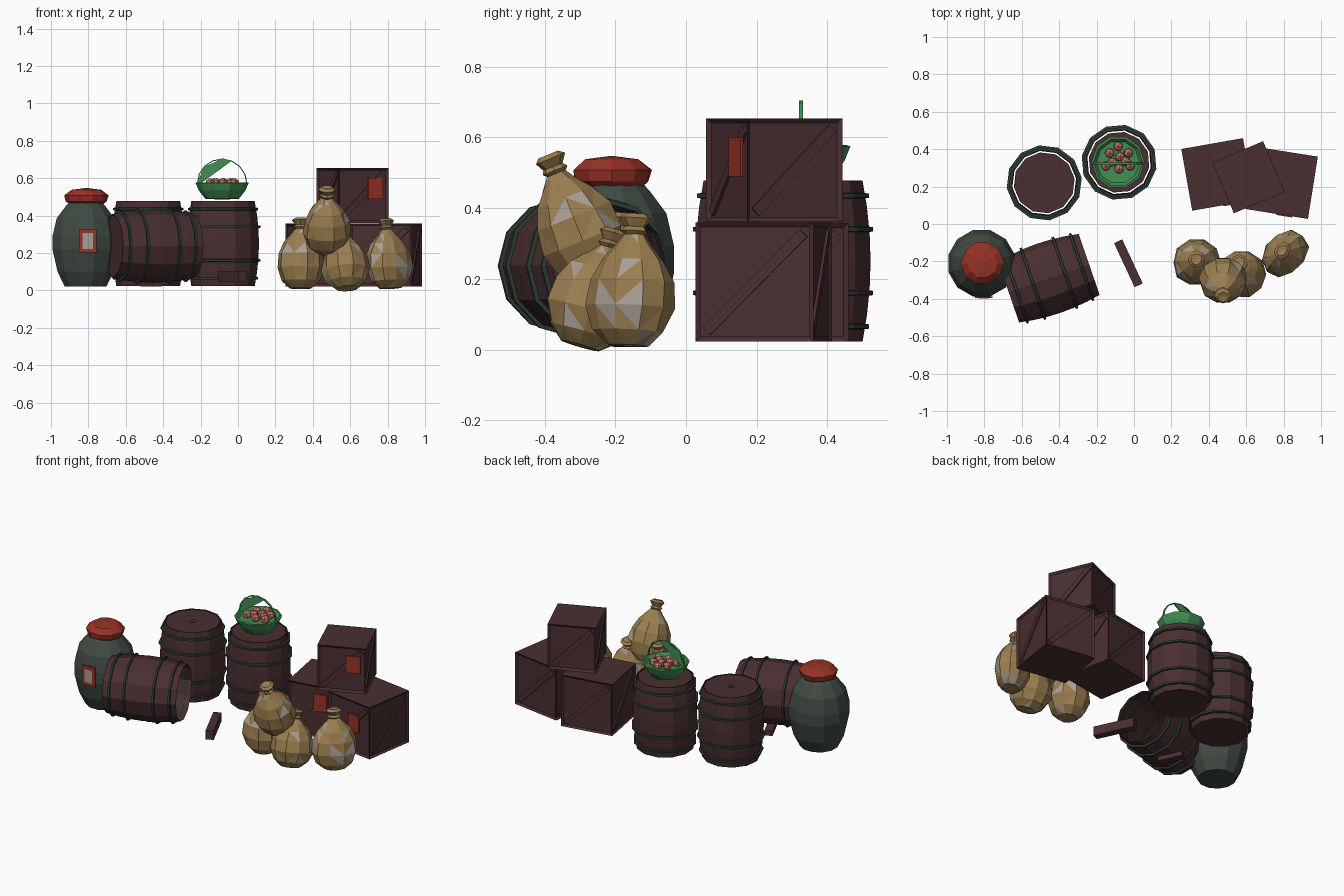
import bpy, bmesh, math, random
from mathutils import Matrix, Vector

if "Cube" in bpy.data.objects:
    bpy.data.objects.remove(bpy.data.objects["Cube"])

random.seed(4)
R = math.radians

def mat(name, r, g, b):
    m = bpy.data.materials.new(name)
    lin = [((c / 255 + 0.055) / 1.055) ** 2.4 for c in (r, g, b)]
    m.diffuse_color = (*lin, 1)
    m.use_nodes = True
    m.node_tree.nodes["Principled BSDF"].inputs["Base Color"].default_value = m.diffuse_color
    return m

WOOD = mat("dark_wood", 74, 47, 49)
HOOP = mat("hoop_green", 46, 60, 52)
GLAZE = mat("jar_glaze", 64, 74, 67)
RED = mat("red_cloth", 152, 50, 38)
PALE = mat("pale_patch", 168, 158, 148)
TAN = mat("sackcloth", 155, 126, 80)
GREEN = mat("basket_green", 66, 142, 82)
PINK = mat("fruit_pink", 205, 124, 114)

def finish(name, bm, mats, loc=(0, 0, 0), rot=(0, 0, 0), scale=(1, 1, 1), normals=True):
    if normals:
        bmesh.ops.recalc_face_normals(bm, faces=bm.faces)
    me = bpy.data.meshes.new(name)
    bm.to_mesh(me)
    bm.free()
    for m in mats:
        me.materials.append(m)
    ob = bpy.data.objects.new(name, me)
    ob.location, ob.scale = loc, scale
    ob.rotation_euler = [R(a) for a in rot]
    bpy.context.collection.objects.link(ob)
    return ob

def lathe(bm, profile, n, mi=0, jitter=0.0, closed=False):
    """Spin (radius, height) points round z; radius 0 makes a pole."""
    rings = []
    for r, z in profile:
        if r == 0:
            rings.append([bm.verts.new((0, 0, z))] * n)
        else:
            rings.append([bm.verts.new((k * math.cos(a), k * math.sin(a), z))
                          for a, k in ((2 * math.pi * i / n, r * (1 + random.uniform(-jitter, jitter)))
                                       for i in range(n))])
    faces = []
    pairs = list(zip(rings, rings[1:])) + ([(rings[-1], rings[0])] if closed else [])
    for a, b in pairs:
        for i in range(n):
            j = (i + 1) % n
            vs = list(dict.fromkeys((a[i], a[j], b[j], b[i])))
            f = bm.faces.new(vs)
            f.material_index = mi
            faces.append(f)
    return faces

def box(bm, size, mtx=Matrix(), mi=0):
    vs = bmesh.ops.create_cube(bm, size=1, matrix=mtx @ Matrix.Diagonal((*size, 1)))["verts"]
    for f in {f for v in vs for f in v.link_faces}:
        f.material_index = mi

# Barrels: bulging staves, hoops, loose-fitting heads
H = 0.455
def barrel_r(z):
    return 0.172 + 0.023 * (1 - (2 * z / H) ** 2)

def barrel(name, loc, rot=(0, 0, 0), open_top=False):
    bm = bmesh.new()
    zs = [-H / 2 + H * i / 6 for i in range(7)]
    lathe(bm, [(barrel_r(z), z) for z in zs], 12)
    heads = [-H / 2 + 0.008] + ([] if open_top else [H / 2 - 0.008])
    for z in heads:
        lathe(bm, [(0, z - 0.005), (0.164, z - 0.005), (0.164, z + 0.005), (0, z + 0.005)], 12)
    if not open_top:
        z = H / 2 - 0.003
        lathe(bm, [(0.02, z), (0.02, z + 0.004), (0, z + 0.004)], 8)
    for z in (-0.185, -0.09, 0.09, 0.185):
        r = barrel_r(z)
        lathe(bm, [(r - 0.004, z - 0.008), (r + 0.011, z - 0.006), (r + 0.011, z + 0.006),
                   (r - 0.004, z + 0.008)], 12, 1, closed=True)
    finish(name, bm, [WOOD, HOOP], loc, rot)

barrel("barrel_left", (-0.48, 0.22, 0.25), (0, 0, 8))
barrel("barrel_middle", (-0.08, 0.33, 0.25), (0, 0, 20))
barrel("barrel_lying_open", (-0.455, -0.29, 0.237), (0, 90, 19), True)

# Loose planks, one wedged under the lying barrel
for name, loc, size in (("loose_plank", (-0.03, -0.21, 0.075), (0.048, 0.26, 0.06)),
                        ("barrel_wedge", (-0.465, -0.21, 0.035), (0.05, 0.16, 0.03))):
    bm = bmesh.new()
    box(bm, size)
    finish(name, bm, [WOOD], loc, (0, 0, 25))

# Jar with cloth cover and label
bm = bmesh.new()
lathe(bm, [(0, 0.02), (0.115, 0.02), (0.155, 0.10), (0.183, 0.22), (0.183, 0.29),
           (0.16, 0.385), (0.11, 0.45), (0.085, 0.475), (0, 0.475)], 12)
finish("jar", bm, [GLAZE], (-0.815, -0.21, 0), (0, 0, 15))
bm = bmesh.new()
lathe(bm, [(0, 0.465), (0.09, 0.463), (0.108, 0.475), (0.115, 0.508), (0.078, 0.538), (0, 0.548)], 10, 0, 0.05)
finish("jar_cover", bm, [RED], (-0.81, -0.21, 0))
bm = bmesh.new()
box(bm, (0.092, 0.009, 0.125))
box(bm, (0.055, 0.004, 0.085), Matrix.Translation((0, -0.005, 0)), 1)
finish("jar_label", bm, [RED, PALE], (-0.803, -0.392, 0.265))

# Crates: recessed side panels, diagonal braces, red tag on the front
def crate(name, x, y, z, s, ang, tag_x, tag_z):
    bm = bmesh.new()
    box(bm, (s, s, s))
    sides = [f for f in bm.faces if abs(f.normal.z) < 0.5]
    for f in sides:
        bmesh.ops.inset_individual(bm, faces=[f], thickness=0.018, depth=-0.01)
    for k in range(4):
        m = (Matrix.Rotation(k * math.pi / 2, 4, 'Z') @ Matrix.Translation((0, -s / 2 + 0.007, 0))
             @ Matrix.Rotation(R(-45), 4, 'Y'))
        box(bm, ((s - 0.05) * 1.37, 0.011, 0.03), m)
    box(bm, (0.085, 0.009, 0.11), Matrix.Translation((tag_x, -s / 2 - 0.001, tag_z - z - s / 2)), 1)
    finish(name, bm, [WOOD, RED], (x, y, z + s / 2), (0, 0, ang))

crate("crate_left", 0.447, 0.265, 0.022, 0.335, 10, 0.045, 0.25)
crate("crate_right", 0.79, 0.22, 0.022, 0.337, -9, 0.04, 0.22)
crate("crate_top", 0.612, 0.25, 0.36, 0.294, 23, 0.07, 0.545)

# Tied sacks with worn pale patches
def sack(name, loc, rot, scale):
    bm = bmesh.new()
    body = lathe(bm, [(0, 0), (0.06, 0.003), (0.105, 0.045), (0.129, 0.115), (0.122, 0.19),
                      (0.094, 0.25), (0.052, 0.298), (0.03, 0.325)], 10, 0, 0.05)
    lathe(bm, [(0.03, 0.325), (0.04, 0.335), (0.03, 0.347), (0.047, 0.372), (0.03, 0.385), (0, 0.38)], 8, 0, 0.08)
    tris = bmesh.ops.triangulate(bm, faces=body)["faces"]
    for f in tris:
        if f.is_valid and random.random() < 0.17:
            f.material_index = 1
    finish(name, bm, [TAN, PALE], loc, rot, scale)

sack("sack_left", (0.335, -0.215, 0.008), (-4, 0, 0), (0.98, 0.98, 0.99))
sack("sack_stacked", (0.475, -0.25, 0.205), (22, 0, 40), (0.98, 0.95, 0.97))
bpy.data.objects["sack_stacked"].rotation_euler = (R(22), 0, 0)
sack("sack_middle", (0.585, -0.30, 0.008), (-16, -4, 0), (1.0, 0.98, 0.9))
sack("sack_right", (0.815, -0.165, 0.008), (-5, 0, 45), (1.06, 0.84, 0.98))

# Fruit basket on the middle barrel
bm = bmesh.new()
lathe(bm, [(0, 0.485), (0.09, 0.49), (0.125, 0.535), (0.142, 0.575), (0.13, 0.578), (0.115, 0.558), (0, 0.55)], 10)
finish("basket", bm, [GREEN], (-0.085, 0.33, 0))

# Basket handle: thin arch, with a broad strip on the left
def extrude_xz(bm, pts, y, t):
    f = bm.faces.new([bm.verts.new((x, y - t / 2, z)) for x, z in pts])
    g = bmesh.ops.extrude_face_region(bm, geom=[f])["geom"]
    bmesh.ops.translate(bm, verts=[v for v in g if isinstance(v, bmesh.types.BMVert)], vec=(0, t, 0))

bm = bmesh.new()
arch = [(-0.135 * math.cos(a), 0.57 + 0.135 * math.sin(a)) for a in (math.pi * i / 8 for i in range(9))]
extrude_xz(bm, arch + [(x * 0.96, 0.57 + (z - 0.57) * 0.96) for x, z in reversed(arch)], 0, 0.012)
extrude_xz(bm, [(-0.133, 0.575), (-0.095, 0.66), (0.005, 0.705), (0.05, 0.692), (-0.11, 0.575)], 0, 0.009)
finish("basket_handle", bm, [GREEN], (-0.085, 0.325, 0))

# Fruit
bm = bmesh.new()
spots = [(-0.045, 0.05), (0.0, 0.085), (0.055, 0.05), (0.01, 0.03), (-0.065, -0.02),
         (0.005, -0.035), (0.065, -0.02), (-0.03, 0.0), (0.04, 0.005)]
for x, y in spots:
    bmesh.ops.create_icosphere(bm, subdivisions=1, radius=0.028, matrix=Matrix.Translation((x, y, 0.574)))
finish("fruit", bm, [PINK], (-0.085, 0.33, 0))
